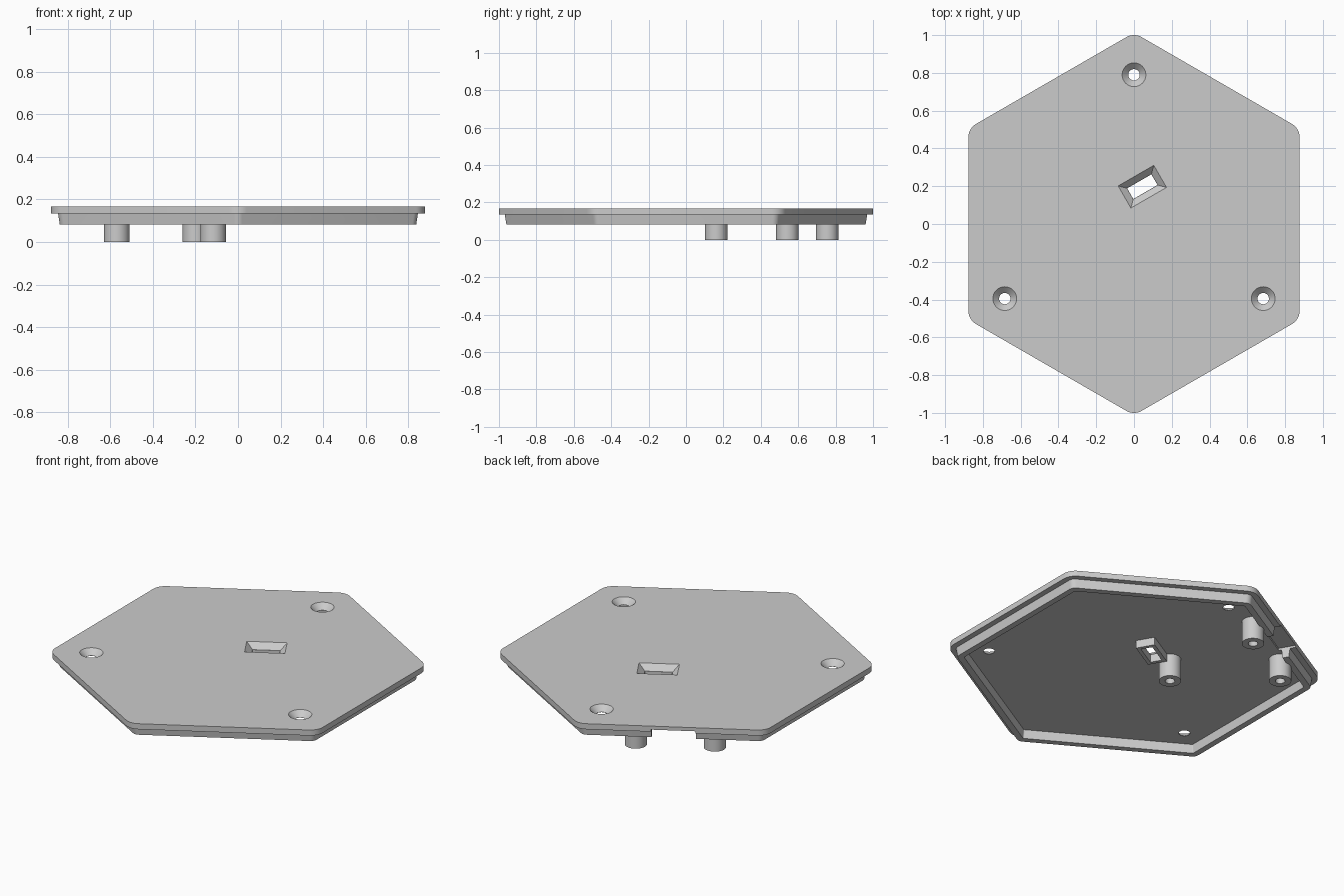
import bpy, bmesh
from math import pi, cos, sin, radians
from mathutils import Matrix, Vector

old = bpy.data.objects.get("Cube")
if old:
    bpy.data.objects.remove(old, do_unlink=True)

grey = bpy.data.materials.new("light grey")
grey.use_nodes = True
grey.diffuse_color = (0.6, 0.6, 0.6, 1)
grey.node_tree.nodes["Principled BSDF"].inputs["Base Color"].default_value = (0.6, 0.6, 0.6, 1)

TOP, UNDER, RIM_BOTTOM = 0.167, 0.134, 0.083
# Frame of the notched edge: local x runs along the edge, local y points outward
EDGE = Matrix.Rotation(radians(30), 4, 'Z')


def hexagon(apothem, radius, z, steps=8):
    """Rounded hexagon with corners on the y axis."""
    pts = []
    for k in range(6):
        a = pi / 2 + k * pi / 3
        c = (apothem - radius) / cos(pi / 6)
        for i in range(steps + 1):
            b = a - pi / 6 + i / steps * pi / 3
            pts.append((c * cos(a) + radius * cos(b), c * sin(a) + radius * sin(b), z))
    return pts


def circle(r, z, n=32):
    return [(r * cos(2 * pi * i / n), r * sin(2 * pi * i / n), z) for i in range(n)]


def rectangle(w, d, z):
    return [(sx * w / 2, sy * d / 2, z) for sx, sy in ((-1, -1), (1, -1), (1, 1), (-1, 1))]


def loft(name, loops, matrix=Matrix(), closed=False):
    """Skin equal loops; cap both ends or close the section into a ring."""
    bm = bmesh.new()
    rings = [[bm.verts.new(matrix @ Vector(p)) for p in loop] for loop in loops]
    pairs = list(zip(rings, rings[1:]))
    if closed:
        pairs.append((rings[-1], rings[0]))
    else:
        bm.faces.new(rings[0])
        bm.faces.new(rings[-1])
    for a, b in pairs:
        for i in range(len(a)):
            j = (i + 1) % len(a)
            bm.faces.new((a[i], a[j], b[j], b[i]))
    bmesh.ops.recalc_face_normals(bm, faces=bm.faces)
    mesh = bpy.data.meshes.new(name)
    bm.to_mesh(mesh)
    bm.free()
    mesh.materials.append(grey)
    obj = bpy.data.objects.new(name, mesh)
    bpy.context.collection.objects.link(obj)
    return obj


def activate(obj):
    bpy.ops.object.select_all(action='DESELECT')
    obj.select_set(True)
    bpy.context.view_layer.objects.active = obj


def cut(obj, cutters):
    activate(obj)
    for c in cutters:
        c.hide_render = True
        mod = obj.modifiers.new("cut", 'BOOLEAN')
        mod.operation, mod.solver, mod.object = 'DIFFERENCE', 'EXACT', c
        bpy.ops.object.modifier_apply(modifier=mod.name)


# Top plate and the tapered locating rim beneath it
plate = loft("top_plate", [hexagon(0.877, 0.082, UNDER), hexagon(0.877, 0.082, TOP)])
rim = loft("lower_rim", [hexagon(0.845, 0.04, UNDER + 0.004), hexagon(0.837, 0.04, RIM_BOTTOM),
                         hexagon(0.802, 0.01, RIM_BOTTOM), hexagon(0.796, 0.01, UNDER + 0.004)],
           closed=True)

# Countersunk screw holes at three corners
cutters = []
for k in range(3):
    a = pi / 2 + k * 2 * pi / 3
    place = Matrix.Translation((0.79 * cos(a), 0.79 * sin(a), 0))
    cutters.append(loft("screw_cutter", [circle(0.03, UNDER - 0.02), circle(0.03, UNDER + 0.001),
                                         circle(0.063, TOP), circle(0.063, TOP + 0.02)], place))

# Bevelled window with a square collar below
window = EDGE @ Matrix.Translation((0.137, 0.149, 0))
cutters.append(loft("window_cutter", [rectangle(0.148, 0.065, UNDER - 0.02), rectangle(0.148, 0.065, UNDER),
                                      rectangle(0.218, 0.135, TOP), rectangle(0.218, 0.135, TOP + 0.02)], window))
loft("window_collar", [rectangle(0.148, 0.065, UNDER + 0.001), rectangle(0.148, 0.065, 0.088),
                       rectangle(0.19, 0.107, 0.088), rectangle(0.19, 0.107, UNDER + 0.001)],
     window, closed=True)

# Cable notch through the rim, slightly into the plate
notch = loft("notch_cutter", [rectangle(0.24, 0.16, 0.05), rectangle(0.24, 0.16, 0.146)],
             EDGE @ Matrix.Translation((-0.008, 0.86, 0)))
cut(plate, cutters + [notch])
cut(rim, [notch])
for c in cutters + [notch]:
    bpy.data.objects.remove(c, do_unlink=True)

# Mounting posts with blind screw bores
posts = []
for name, x, y in (("left_edge_post", 0.204, 0.754), ("right_edge_post", -0.222, 0.754),
                   ("inner_post", -0.02, 0.198)):
    posts.append(loft(name, [circle(0.06, UNDER + 0.003), circle(0.06, 0), circle(0.026, 0),
                             circle(0.026, 0.11)], EDGE @ Matrix.Translation((x, y, 0))))

for obj in [plate, rim] + posts:
    activate(obj)
    bpy.ops.object.shade_smooth_by_angle(angle=radians(30))
